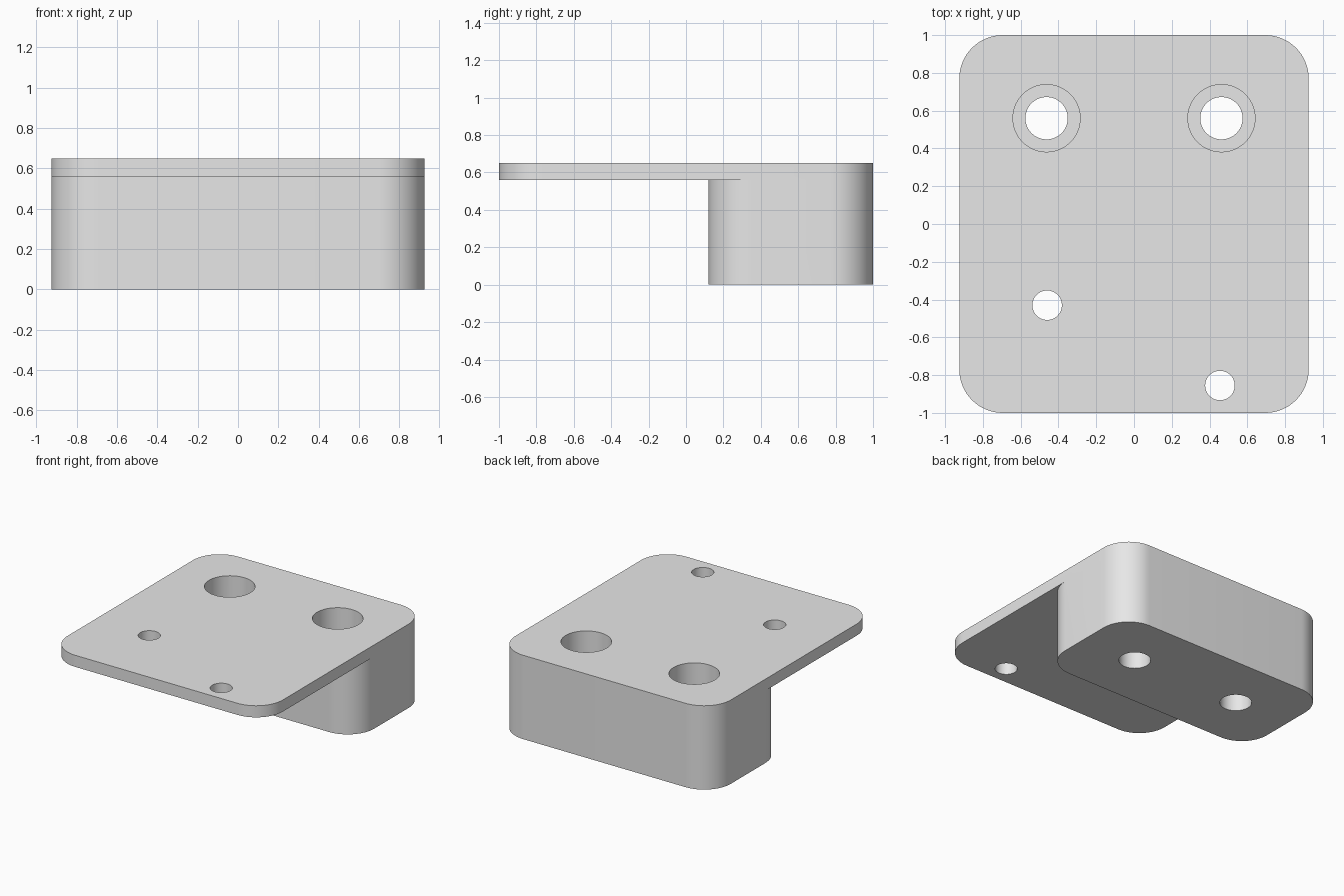
import bpy
import math

HALF_W, TOP, PLATE_Z = 0.925, 0.65, 0.56
CORNER_R = 0.23

default = bpy.data.objects.get("Cube")
if default:
    bpy.data.objects.remove(default, do_unlink=True)

grey = bpy.data.materials.new("light_grey")
grey.use_nodes = True
colour = (0.8, 0.8, 0.8, 1)
grey.diffuse_color = colour
grey.node_tree.nodes["Principled BSDF"].inputs["Base Color"].default_value = colour


def prism(name, outline, z0, z1):
    """Extrude a closed outline of (x, y) points from z0 to z1."""
    n = len(outline)
    verts = [(x, y, z) for z in (z0, z1) for x, y in outline]
    faces = [list(range(n))[::-1], list(range(n, 2 * n))]
    faces += [(i, (i + 1) % n, n + (i + 1) % n, n + i) for i in range(n)]
    mesh = bpy.data.meshes.new(name)
    mesh.from_pydata(verts, [], faces)
    mesh.materials.append(grey)
    obj = bpy.data.objects.new(name, mesh)
    bpy.context.collection.objects.link(obj)
    return obj


def rounded_rect(y0, y1, r=CORNER_R, steps=16):
    corners = ((HALF_W - r, y1 - r), (r - HALF_W, y1 - r),
               (r - HALF_W, y0 + r), (HALF_W - r, y0 + r))
    return [(cx + r * math.cos(a), cy + r * math.sin(a))
            for q, (cx, cy) in enumerate(corners)
            for a in [math.pi / 2 * (q + s / steps) for s in range(steps + 1)]]


def circle(cx, cy, r, steps=64):
    return [(cx + r * math.cos(2 * math.pi * i / steps),
             cy + r * math.sin(2 * math.pi * i / steps)) for i in range(steps)]


def combine(target, tool, operation):
    """Apply a boolean and remove the tool object."""
    mod = target.modifiers.new(operation.lower(), 'BOOLEAN')
    mod.operation, mod.solver, mod.object = operation, 'EXACT', tool
    bpy.context.view_layer.objects.active = target
    bpy.ops.object.modifier_apply(modifier=mod.name)
    bpy.data.objects.remove(tool, do_unlink=True)


# Thin top plate joined to the deep rear block
bracket = prism("mounting_bracket", rounded_rect(-1, 1), PLATE_Z, TOP)
block = prism("rear_block", rounded_rect(0.12, 1), 0, PLATE_Z + 0.04)
combine(bracket, block, 'UNION')

# Counterbored bolt holes through the block
for x in (-0.463, 0.463):
    combine(bracket, prism("bolt_hole", circle(x, 0.56, 0.112), -0.1, 1), 'DIFFERENCE')
    combine(bracket, prism("counterbore", circle(x, 0.56, 0.178), 0.28, 1), 'DIFFERENCE')

# Small screw holes through the plate
for x, y in ((-0.46, -0.43), (0.455, -0.855)):
    combine(bracket, prism("screw_hole", circle(x, y, 0.078), 0.4, 1), 'DIFFERENCE')

# Smooth the rounded walls, keep the rims sharp
bpy.ops.object.select_all(action='DESELECT')
bracket.select_set(True)
bpy.context.view_layer.objects.active = bracket
bpy.ops.object.shade_smooth_by_angle(angle=math.radians(30))
